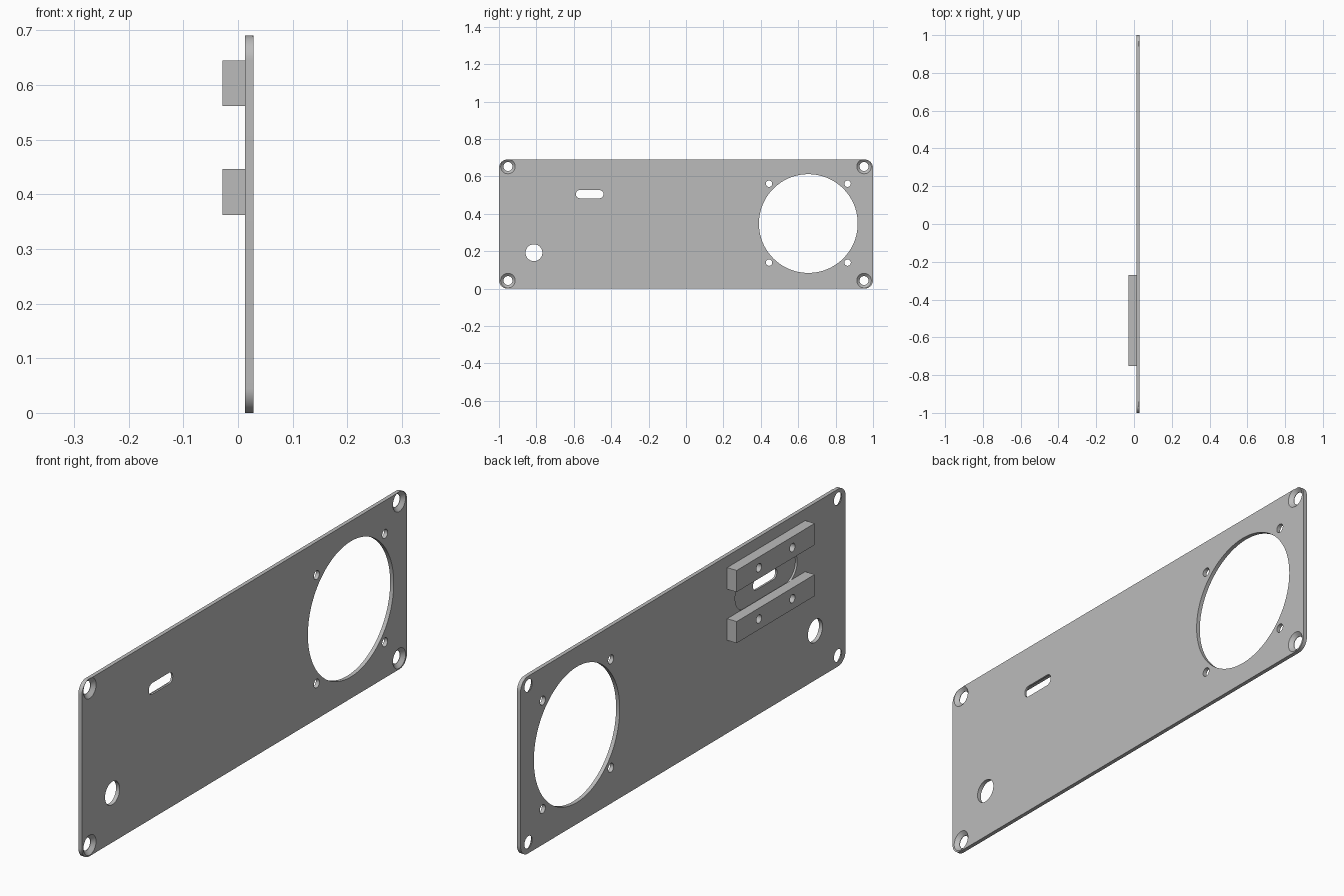
import bpy, bmesh, math

cube = bpy.data.objects.get("Cube")
if cube:
    bpy.data.objects.remove(cube, do_unlink=True)

grey = bpy.data.materials.new("plain grey")
grey.use_nodes = True
grey.diffuse_color = (0.5, 0.5, 0.5, 1)
grey.node_tree.nodes["Principled BSDF"].inputs["Base Color"].default_value = (0.5, 0.5, 0.5, 1)

BACK, FRONT = 0.0125, 0.028      # the two faces of the panel along x
OUT = 0.05                       # how far cutters reach past a face


def outline(y, z, hy, hz, r, steps=12):
    """Rounded rectangle in the yz plane; a circle when hy = hz = r."""
    pts = []
    for k, (sy, sz) in enumerate([(1, 1), (-1, 1), (-1, -1), (1, -1)]):
        for i in range(steps + 1):
            a = (k + i / steps) * math.pi / 2
            pts.append((y + sy * (hy - r) + r * math.cos(a),
                        z + sz * (hz - r) + r * math.sin(a)))
    return pts


def loft(name, sections):
    """Solid through a list of (x, outline) sections."""
    bm = bmesh.new()
    rings = [[bm.verts.new((x, y, z)) for y, z in pts] for x, pts in sections]
    n = len(rings[0])
    for a, b in zip(rings, rings[1:]):
        for i in range(n):
            j = (i + 1) % n
            bm.faces.new((a[i], a[j], b[j], b[i]))
    bm.faces.new(rings[0])
    bm.faces.new(rings[-1])
    bmesh.ops.remove_doubles(bm, verts=bm.verts, dist=1e-5)
    bmesh.ops.recalc_face_normals(bm, faces=bm.faces)
    mesh = bpy.data.meshes.new(name)
    bm.to_mesh(mesh)
    bm.free()
    mesh.materials.append(grey)
    obj = bpy.data.objects.new(name, mesh)
    bpy.context.collection.objects.link(obj)
    return obj


def prism(name, pts, x0, x1):
    return loft(name, [(x0, pts), (x1, pts)])


def circle(y, z, r, steps=12):
    return outline(y, z, r, r, r, steps)


def cut(obj, cutters):
    """Subtract the cutters, bake the result and discard them."""
    for c in cutters:
        c.hide_render = True
        mod = obj.modifiers.new("cut", "BOOLEAN")
        mod.operation, mod.solver, mod.object = "DIFFERENCE", "EXACT", c
    bpy.context.view_layer.update()
    graph = bpy.context.evaluated_depsgraph_get()
    mesh = bpy.data.meshes.new_from_object(obj.evaluated_get(graph))
    obj.modifiers.clear()
    obj.data = mesh
    for c in cutters:
        bpy.data.objects.remove(c, do_unlink=True)
    bpy.ops.object.select_all(action="DESELECT")
    obj.select_set(True)
    bpy.context.view_layer.objects.active = obj
    bpy.ops.object.shade_smooth_by_angle(angle=math.radians(30))


def through(pts):
    return prism("hole_cutter", pts, BACK - OUT, FRONT + OUT)


# Panel with rounded corners
panel = prism("panel", outline(0, 0.345, 1, 0.345, 0.045), BACK, FRONT)
FAN_Y, FAN_Z = 0.654, 0.348
holes = [
    through(circle(FAN_Y, FAN_Z, 0.264, 32)),              # fan opening
    through(circle(-0.813, 0.192, 0.045)),                 # round port
    through(outline(-0.515, 0.505, 0.074, 0.022, 0.022)),  # slot
    prism("pocket_cutter", outline(-0.511, 0.505, 0.191, 0.065, 0.065),
          BACK - OUT, BACK + 0.008),                       # pocket behind the slot
]
for sy in (-1, 1):
    for sz in (-1, 1):
        # Fan screw holes
        holes.append(through(circle(FAN_Y + sy * 0.21, FAN_Z + 0.002 + sz * 0.211, 0.017)))
        # Countersunk corner holes
        y, z = sy * 0.952, 0.348 + sz * 0.305
        small, big = circle(y, z, 0.024), circle(y, z, 0.039)
        holes.append(loft("countersink_cutter", [
            (BACK - OUT, small), (BACK + 0.002, small), (FRONT, big), (FRONT + OUT, big)]))
cut(panel, holes)

# Mounting bars with blind screw holes on the back of the panel
for name, z in (("lower_bar", 0.404), ("upper_bar", 0.603)):
    corners = [(y, z + dz) for y, dz in
               ((-0.751, -0.042), (-0.271, -0.042), (-0.271, 0.042), (-0.751, 0.042))]
    bar = prism(name, corners, -0.0285, BACK)
    cut(bar, [prism("screw_cutter", circle(y, z, 0.016), -0.0285 - OUT, BACK - 0.008)
              for y in (-0.614, -0.408)])
